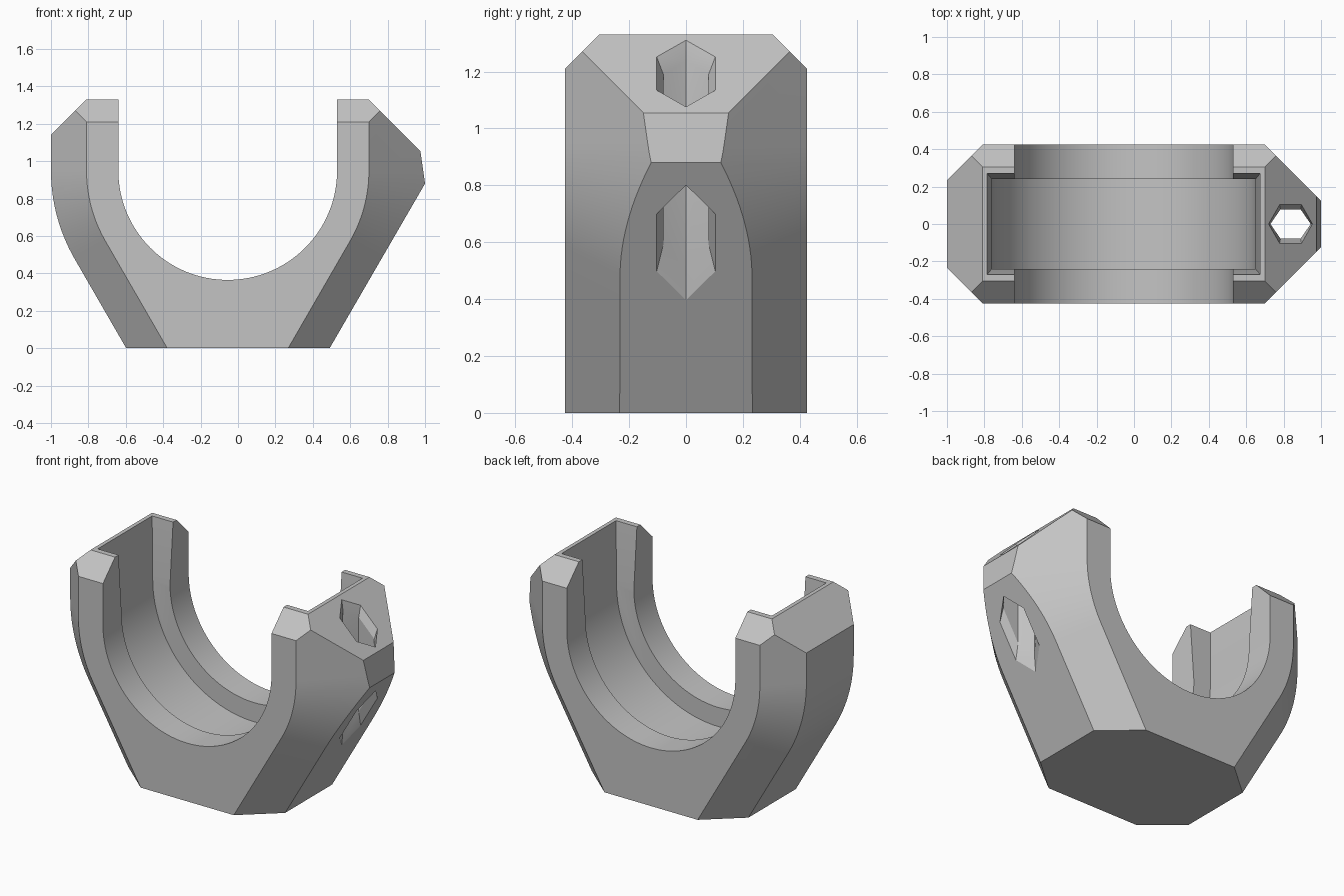
import bpy, bmesh
from math import radians, cos, sin, tan

if "Cube" in bpy.data.objects:
    bpy.data.objects.remove(bpy.data.objects["Cube"])

CX, CZ = -0.055, 0.95      # axis of the cradle
HALF, TOP = 0.425, 1.33    # half depth and height
LEG = radians(30)          # lean of the lower flanks


def loft(name, rings):
    """Closed solid through rings of equal point count."""
    bm = bmesh.new()
    loops = [[bm.verts.new(p) for p in ring] for ring in rings]
    n = len(loops[0])
    for a, b in zip(loops, loops[1:]):
        for i in range(n):
            j = (i + 1) % n
            bm.faces.new((a[i], a[j], b[j], b[i]))
    bm.faces.new(loops[0])
    bm.faces.new(loops[-1])
    bmesh.ops.recalc_face_normals(bm, faces=bm.faces)
    mesh = bpy.data.meshes.new(name)
    bm.to_mesh(mesh)
    bm.free()
    obj = bpy.data.objects.new(name, mesh)
    bpy.context.collection.objects.link(obj)
    return obj


def along_y(points, *depths):
    return [[(x, y, z) for x, z in points] for y in depths]


def combine(target, cutter, operation):
    mod = target.modifiers.new(cutter.name, "BOOLEAN")
    mod.operation, mod.object, mod.solver = operation, cutter, "EXACT"
    bpy.context.view_layer.objects.active = target
    bpy.ops.object.modifier_apply(modifier=mod.name)
    bpy.data.objects.remove(cutter)


def flank(radius, foot, steps=16):
    """Half outline: arc running tangentially into a leaning leg, as (offset, z)."""
    pts = [(radius * cos(LEG * i / steps), CZ - radius * sin(LEG * i / steps))
           for i in range(steps + 1)]
    x, z = pts[-1]
    return pts + [(x - (z - foot) * tan(LEG), foot)]


def outline(radius):
    half = [(radius, 1.6)] + flank(radius, -0.2)
    return [(CX + x, z) for x, z in half] + [(CX - x, z) for x, z in reversed(half)]


def channel(radius, steps=64):
    arc = [(CX + radius * cos(radians(180 * i / steps)),
            CZ - radius * sin(radians(180 * i / steps))) for i in range(steps + 1)]
    return [(CX + radius, 1.6)] + arc + [(CX - radius, 1.6)]


# Body with swept side bevels that widen towards the middle
body = loft("cradle_body", [[(x, y, z) for x, z in outline(0.755 + HALF - abs(y))]
                            for y in (-HALF, 0, HALF)])

# Side silhouette, with the fastener boss on the left
left_side = [(CX - x, z) for x, z in reversed(flank(0.945, 0))]
silhouette = left_side + [(-1, 1.14), (-0.81, TOP), (0.7, TOP), (0.975, 1.055),
                          (1, 0.88), (0.49, 0)]
combine(body, loft("silhouette", along_y(silhouette, -0.7, 0.7)), "INTERSECT")

# Bevels along the front and back top edges
gable = [(-0.605, -0.3), (0.605, -0.3), (0.605, 1.03),
         (0.205, 1.43), (-0.205, 1.43), (-0.605, 1.03)]
combine(body, loft("gable", [[(x, y, z) for y, z in gable] for x in (-1.5, 1.5)]),
        "INTERSECT")

# Open bore, wider inner groove and its flared mouth
combine(body, loft("bore", along_y(channel(0.585), -0.7, 0.7)), "DIFFERENCE")
combine(body, loft("groove", along_y(channel(0.705), -0.24, 0.24)), "DIFFERENCE")
mouth = [[(CX + sx * a, sy * b, z) for sx, sy in ((-1, -1), (1, -1), (1, 1), (-1, 1))]
         for a, b, z in ((0.705, 0.24, CZ), (0.7425, 0.285, 1.52))]
combine(body, loft("mouth", mouth), "DIFFERENCE")


# Hexagonal fastener hole, flared where it meets the sloping surfaces
def hexagon(sx, sy, height):
    pts = [(0.837 + 0.117 * sx * cos(radians(60 * i)),
            0.119 * sy * sin(radians(60 * i))) for i in range(6)]
    return [(x, y, height(x)) for x, y in pts]


def upper(x):
    return 2.03 - x


def lower(x):
    return (x - 0.49) * 0.88 / 0.51


hole = [hexagon(1, 1, lambda x: upper(x) + 0.2),
        hexagon(1, 1, upper),
        hexagon(0.92, 0.76, lambda x: upper(x) - 0.06),
        hexagon(0.92, 0.76, lambda x: lower(x) + 0.09),
        hexagon(1, 1, lower),
        hexagon(1, 1, lambda x: lower(x) - 0.2)]
combine(body, loft("fastener_hole", hole), "DIFFERENCE")

# Plain grey finish
grey = bpy.data.materials.new("plain_grey")
grey.use_nodes = True
colour = (0.55, 0.55, 0.55, 1)
grey.diffuse_color = colour
grey.node_tree.nodes["Principled BSDF"].inputs["Base Color"].default_value = colour
body.data.materials.clear()
body.data.materials.append(grey)

bpy.ops.object.select_all(action="DESELECT")
body.select_set(True)
bpy.context.view_layer.objects.active = body
bpy.ops.object.shade_smooth_by_angle(angle=radians(25))
